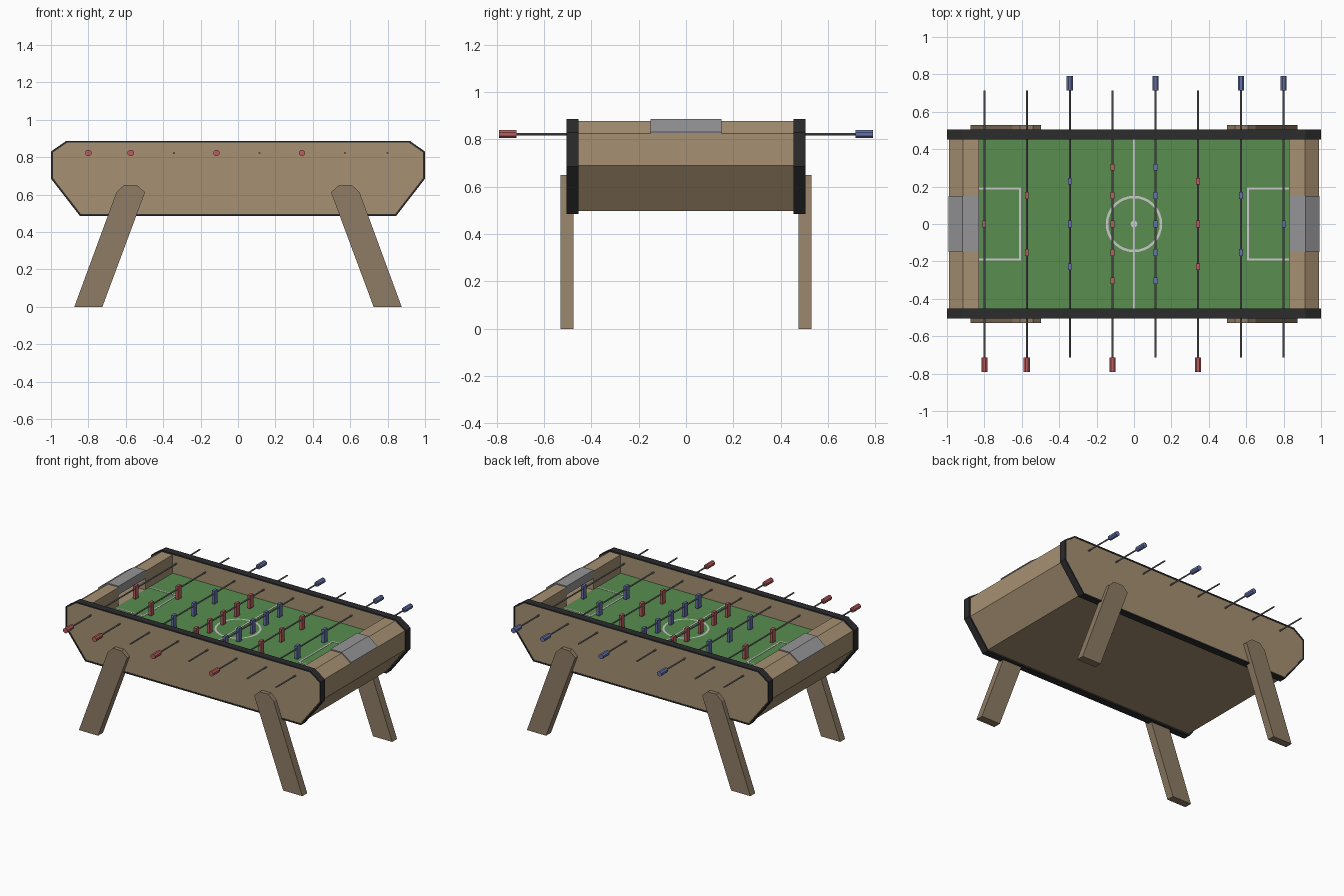
import bpy, bmesh, math
from mathutils import Matrix, Vector

if "Cube" in bpy.data.objects:
    bpy.data.objects.remove(bpy.data.objects["Cube"])


def material(name, r, g, b):
    m = bpy.data.materials.new(name)
    m.diffuse_color = (r, g, b, 1)
    m.use_nodes = True
    m.node_tree.nodes["Principled BSDF"].inputs["Base Color"].default_value = m.diffuse_color
    return m


WOOD = material("wood", 0.38, 0.28, 0.17)
LEG = material("leg_wood", 0.27, 0.20, 0.13)
BLACK = material("black_trim", 0.025, 0.025, 0.027)
GREEN = material("pitch_green", 0.10, 0.27, 0.08)
WHITE = material("line_white", 0.6, 0.6, 0.6)
METAL = material("metal", 0.2, 0.2, 0.2)
GREY = material("goal_grey", 0.30, 0.30, 0.31)
RED = material("team_red", 0.48, 0.11, 0.11)
BLUE = material("team_blue", 0.13, 0.17, 0.40)


def finish(bm, name, mat):
    bmesh.ops.recalc_face_normals(bm, faces=bm.faces)
    me = bpy.data.meshes.new(name)
    bm.to_mesh(me)
    bm.free()
    me.materials.append(mat)
    ob = bpy.data.objects.new(name, me)
    bpy.context.collection.objects.link(ob)
    return ob


def extrude(name, profile, y0, y1, mat):
    """Solid from an x/z profile between two y values."""
    bm = bmesh.new()
    a = [bm.verts.new((x, y0, z)) for x, z in profile]
    b = [bm.verts.new((x, y1, z)) for x, z in profile]
    n = len(a)
    bm.faces.new(a)
    bm.faces.new(b[::-1])
    for i in range(n):
        j = (i + 1) % n
        bm.faces.new((a[i], a[j], b[j], b[i]))
    return finish(bm, name, mat)


def frame(name, outer, inner, y0, y1, mat):
    """Hollow band between two x/z outlines."""
    bm = bmesh.new()
    loops = [[bm.verts.new((x, y, z)) for x, z in p]
             for p, y in ((outer, y0), (outer, y1), (inner, y1), (inner, y0))]
    n = len(outer)
    for k in range(4):
        p, q = loops[k], loops[(k + 1) % 4]
        for i in range(n):
            j = (i + 1) % n
            bm.faces.new((p[i], p[j], q[j], q[i]))
    return finish(bm, name, mat)


def box(name, x0, x1, y0, y1, z0, z1, mat):
    return extrude(name, [(x0, z0), (x1, z0), (x1, z1), (x0, z1)], y0, y1, mat)


def rod(name, x, y0, y1, r, sides, mat):
    bm = bmesh.new()
    m = (Matrix.Translation((x, (y0 + y1) / 2, ROD_Z))
         @ Matrix.Rotation(math.pi / 2, 4, 'X')
         @ Matrix.Rotation(math.pi / sides, 4, 'Z'))
    bmesh.ops.create_cone(bm, cap_ends=True, segments=sides, radius1=r,
                          radius2=r, depth=y1 - y0, matrix=m)
    return finish(bm, name, mat)


def mirrored(half):
    return half + [(-x, z) for x, z in half[::-1]]


ROD_Z, PITCH_Z = 0.822, 0.745

# side panels with dark edge bands
outer = mirrored([(0.845, 0.485), (1.0, 0.685), (1.0, 0.83), (0.918, 0.887)])
inner = mirrored([(0.84, 0.495), (0.99, 0.689), (0.99, 0.825), (0.915, 0.877)])
for s, side in ((-1, "front"), (1, "back")):
    frame(side + "_edge_band", outer, inner, s * 0.453, s * 0.504, BLACK)
    extrude(side + "_panel", inner, s * 0.455, s * 0.501, WOOD)

# cabinet ends and floor; the middle section holds the goal recesses
ends = mirrored([(0.84, 0.497), (0.988, 0.689), (0.988, 0.825),
                 (0.915, 0.877), (0.83, 0.877), (0.83, PITCH_Z)])
goals = mirrored([(0.84, 0.497), (0.988, 0.689), (0.988, 0.825),
                  (0.95, 0.825), (0.95, PITCH_Z - 0.001)])
extrude("cabinet_front", ends, -0.456, -0.15, WOOD)
extrude("cabinet_back", ends, 0.15, 0.456, WOOD)
extrude("cabinet_middle", goals, -0.15, 0.15, WOOD)

# grey goal covers
for s, side in ((-1, "left"), (1, "right")):
    prof = [(0.83, 0.825), (0.83, 0.885), (0.917, 0.885), (0.992, 0.832), (0.992, 0.825)]
    extrude(side + "_goal_cover", [(s * x, z) for x, z in prof], -0.15, 0.15, GREY)

# pitch and markings
box("pitch", -0.83, 0.83, -0.454, 0.454, PITCH_Z - 0.004, PITCH_Z + 0.002, GREEN)
L0, L1 = PITCH_Z, PITCH_Z + 0.004
box("halfway_line", -0.005, 0.005, -0.454, 0.454, L0, L1, WHITE)
for s, side in ((-1, "left"), (1, "right")):
    xs = sorted((s * 0.605, s * 0.615))
    box(side + "_area_line", *xs, -0.195, 0.195, L0, L1, WHITE)
    xs = sorted((s * 0.615, s * 0.83))
    for t in (-1, 1):
        box(side + "_area_side", *xs, t * 0.19 - 0.005, t * 0.19 + 0.005, L0, L1, WHITE)

bm = bmesh.new()
N = 32
rings = [[bm.verts.new((r * math.cos(2 * math.pi * i / N),
                        r * math.sin(2 * math.pi * i / N), L1 + 0.0005))
          for i in range(N)] for r in (0.138, 0.151)]
for i in range(N):
    j = (i + 1) % N
    bm.faces.new((rings[0][i], rings[1][i], rings[1][j], rings[0][j]))
bmesh.ops.create_circle(bm, cap_ends=True, segments=16, radius=0.018,
                        matrix=Matrix.Translation((0, 0, L1 + 0.0005)))
finish(bm, "centre_circle", WHITE)

# splayed legs with chamfered tops
leg = [(0.875, 0), (0.725, 0), (0.497, 0.612), (0.54, 0.65), (0.61, 0.65), (0.65, 0.612)]
for sx, a in ((-1, "left"), (1, "right")):
    for sy, b in ((-1, "front"), (1, "back")):
        extrude(f"{b}_{a}_leg", [(sx * x, z) for x, z in leg],
                sy * 0.475, sy * 0.53, LEG)

# rods, handles and players
five, three, two, one = (-0.303, -0.152, 0, 0.152, 0.303), (-0.229, 0, 0.229), (-0.152, 0.152), (0,)
rows = [(-0.80, RED, one), (-0.573, RED, two), (-0.343, BLUE, three), (-0.115, RED, five),
        (0.115, BLUE, five), (0.342, RED, three), (0.572, BLUE, two), (0.80, BLUE, one)]
for x, team, players in rows:
    s = -1 if team is RED else 1
    rod("rod", x, -0.715, 0.715, 0.0055, 8, METAL)
    ys = sorted((s * 0.715, s * 0.79))
    rod("handle", x, *ys, 0.018, 8, team)
    for y in players:
        box("player", x - 0.01, x + 0.01, y - 0.018, y + 0.018, 0.752, 0.845, team)
